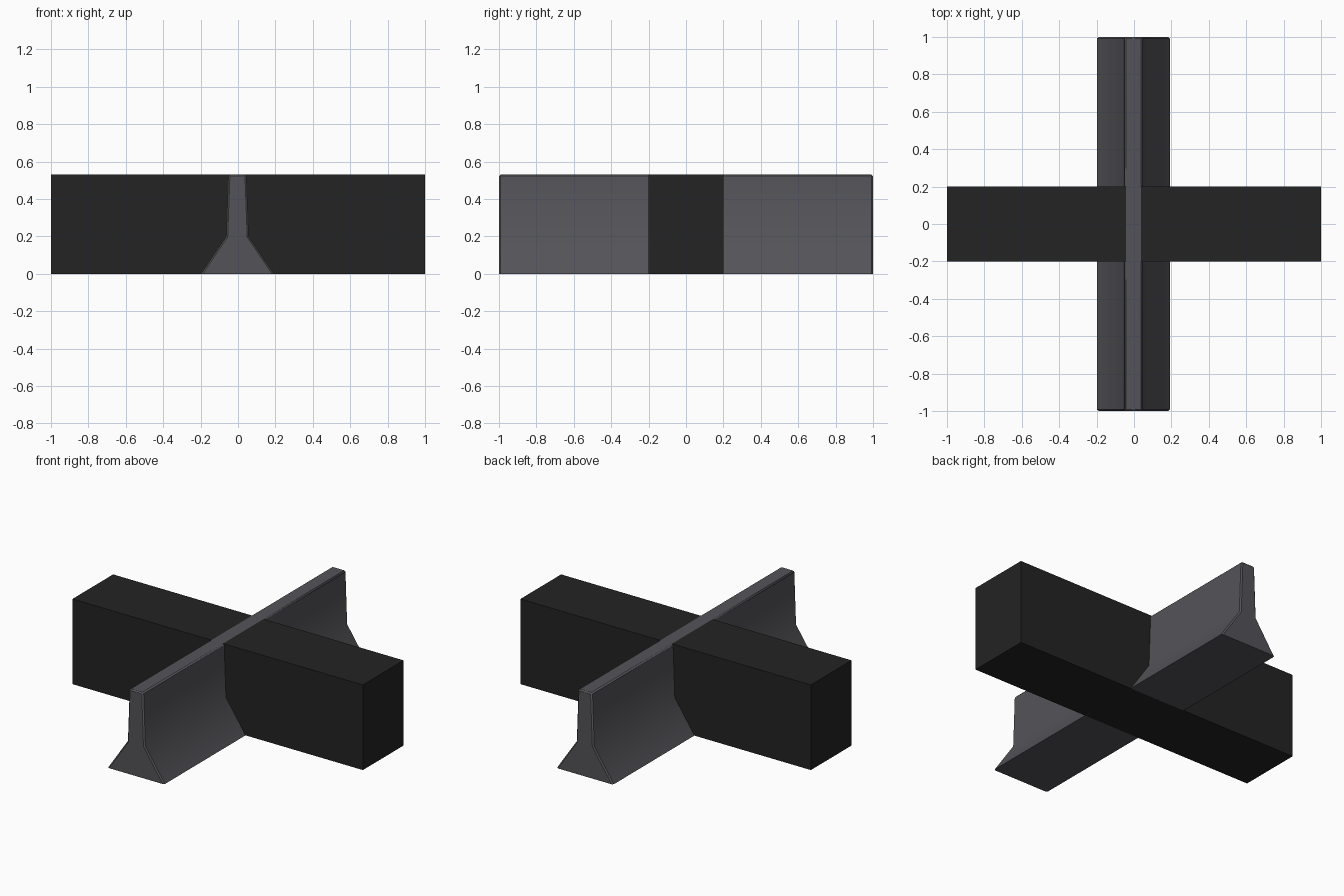
import bpy, bmesh, math

if "Cube" in bpy.data.objects:
    bpy.data.objects.remove(bpy.data.objects["Cube"])

HEIGHT = 0.53


def material(name, rgb):
    m = bpy.data.materials.new(name)
    m.diffuse_color = (*rgb, 1)
    m.use_nodes = True
    m.node_tree.nodes["Principled BSDF"].inputs["Base Color"].default_value = m.diffuse_color
    return m


def add_object(name, bm, mat):
    bmesh.ops.recalc_face_normals(bm, faces=bm.faces[:])
    mesh = bpy.data.meshes.new(name)
    bm.to_mesh(mesh)
    bm.free()
    mesh.materials.append(mat)
    obj = bpy.data.objects.new(name, mesh)
    bpy.context.collection.objects.link(obj)
    return obj


concrete = material("grey concrete", (0.0887, 0.0865, 0.0976))
black = material("near black", (0.0168, 0.0168, 0.0168))

# Flared barrier running front to back: mirrored half profile, extruded
half = [(0.195, 0.0), (0.06, 0.2), (0.048, HEIGHT)]
profile = half + [(-x, z) for x, z in reversed(half)]
bm = bmesh.new()
face = bm.faces.new([bm.verts.new((x - 0.003, -1, z)) for x, z in profile])
new = bmesh.ops.extrude_face_region(bm, geom=[face])["geom"]
bmesh.ops.translate(bm, vec=(0, 2, 0),
                    verts=[v for v in new if isinstance(v, bmesh.types.BMVert)])
bmesh.ops.recalc_face_normals(bm, faces=bm.faces[:])
# Narrow chamfer on the end outlines and the top edges
edges = [e for e in bm.edges
         if e.calc_face_angle() > math.radians(60)
         and max(v.co.z for v in e.verts) > 0.01]
bmesh.ops.bevel(bm, geom=edges, offset=0.008, segments=1, affect='EDGES')
barrier = add_object("barrier", bm, concrete)
bpy.context.view_layer.objects.active = barrier
barrier.select_set(True)
bpy.ops.object.shade_smooth_by_angle(angle=math.radians(40))

# Plain block crossing the barrier from side to side
bm = bmesh.new()
bmesh.ops.create_cube(bm, size=1)
for v in bm.verts:
    v.co = (v.co.x * 2, v.co.y * 0.4, (v.co.z + 0.5) * HEIGHT)
add_object("cross_block", bm, black)
